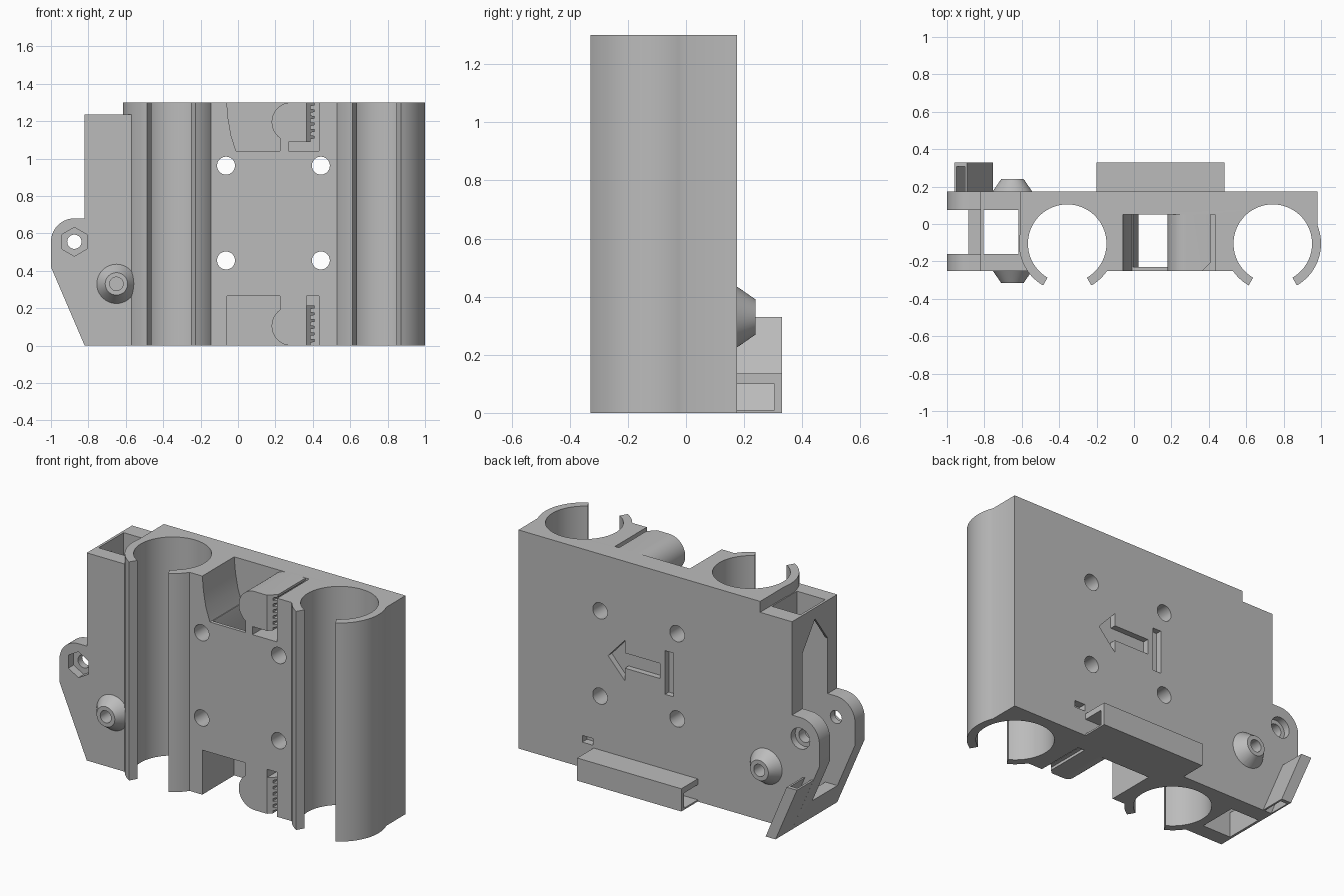
import bpy, bmesh, math
from mathutils import Matrix

cube = bpy.data.objects.get("Cube")
if cube:
    bpy.data.objects.remove(cube, do_unlink=True)

grey = bpy.data.materials.new("plain_grey")
grey.use_nodes = True
grey.diffuse_color = (0.5, 0.5, 0.5, 1)
grey.node_tree.nodes["Principled BSDF"].inputs["Base Color"].default_value = (0.5, 0.5, 0.5, 1)


def make(name, bm):
    bmesh.ops.recalc_face_normals(bm, faces=bm.faces[:])
    mesh = bpy.data.meshes.new(name)
    bm.to_mesh(mesh)
    bm.free()
    mesh.materials.append(grey)
    ob = bpy.data.objects.new(name, mesh)
    bpy.context.collection.objects.link(ob)
    return ob


def prism(name, pts, axis, lo, hi):
    """Extrude a 2D profile along an axis: z takes (x,y), y takes (x,z), x takes (y,z)."""
    place = {"z": lambda a, b, t: (a, b, t), "y": lambda a, b, t: (a, t, b),
             "x": lambda a, b, t: (t, a, b)}[axis]
    bm = bmesh.new()
    low = [bm.verts.new(place(a, b, lo)) for a, b in pts]
    high = [bm.verts.new(place(a, b, hi)) for a, b in pts]
    bm.faces.new(low)
    bm.faces.new(high)
    for i in range(len(pts)):
        j = (i + 1) % len(pts)
        bm.faces.new((low[i], low[j], high[j], high[i]))
    return make(name, bm)


def box(name, x0, x1, y0, y1, z0, z1):
    return prism(name, [(x0, y0), (x1, y0), (x1, y1), (x0, y1)], "z", z0, z1)


def arc(cx, cy, r, a0, a1, n):
    angles = [math.radians(a0 + (a1 - a0) * i / n) for i in range(n + 1)]
    return [(cx + r * math.cos(a), cy + r * math.sin(a)) for a in angles]


def disc(name, x, z, r, y0, y1, n=40):
    return prism(name, arc(x, z, r, 90, 450 - 360 / n, n - 1), "y", y0, y1)


def combine(ob, other, op):
    mod = ob.modifiers.new(op, "BOOLEAN")
    mod.operation, mod.solver, mod.object = op, "EXACT", other
    bpy.context.view_layer.objects.active = ob
    bpy.ops.object.modifier_apply(modifier=mod.name)
    bpy.data.objects.remove(other, do_unlink=True)


def cut(ob, other):
    combine(ob, other, "DIFFERENCE")


H, BACK, FRONT = 1.3, 0.175, -0.25
CY, R_IN, R_OUT = -0.105, 0.21, 0.258
LX, RX = -0.357, 0.742

# Main body: back plate, centre block and two open bearing clips in one profile
outline = [(0.98, BACK), (-0.61, BACK)]
outline += arc(LX, CY, R_OUT, 169, 240, 16) + arc(LX, CY, R_IN, 240, -60, 64)
outline += arc(LX, CY, R_OUT, -60, -34.2, 7)
outline += arc(RX, CY, R_OUT, 214.2, 240, 7) + arc(RX, CY, R_IN, 240, -60, 64)
outline += arc(RX, CY, R_OUT, -60, 22.7, 18)
body = prism("carriage_body", outline, "z", 0, H)

# Idler arm with rounded fork ears
EX, EZ = -0.875, 0.555
arm = prism("idler_arm", [(-0.45, 0), (-0.82, 0), (-1, 0.42)] + arc(EX, EZ, 0.125, 180, 90, 14)
            + [(-0.82, 0.68), (-0.82, 1.235), (-0.45, 1.235)], "y", FRONT, BACK)
cut(arm, prism("bearing_clearance", arc(LX, CY, 0.235, 0, 355, 71), "z", -1, 2))
cut(arm, box("arm_shaft", -0.805, -0.618, -0.16, 0.075, -1, 2))
cut(arm, prism("pointed_slot", [(-0.16, 0.15), (0.075, 0.15), (0.075, 1.01), (-0.042, 1.17),
                                (-0.16, 1.01)], "x", -1.1, -0.8))
cut(arm, disc("nut_pocket", EX, EZ, 0.077, -0.3, -0.2, 6))
cut(arm, disc("bolt_hole", EX, EZ, 0.038, -0.5, 0.5))
cut(arm, disc("bolt_head_pocket", EX, EZ, 0.062, 0.135, 0.3))
combine(body, arm, "UNION")

# Belt clamps: curved pocket, bent slot and teeth at the top and bottom
top_pocket = [(-0.06, 1.35), (-0.06, 1.3), (-0.052, 1.21), (-0.036, 1.12), (-0.01, 1.04),
              (0.225, 1.04)] + arc(0.285, 1.195, 0.105, 235, 90, 28) + [(0.285, 1.35)]
low_pocket = [(-0.06, -0.05), (-0.06, 0.265), (0.225, 0.265)]
low_pocket += arc(0.285, 0.105, 0.105, 125, 270, 28) + [(0.285, -0.05)]


def toothed(z0, z1, n=6):
    pts, step = [], (z1 - z0) / n
    for i in range(n):
        z = z0 + i * step
        pts += [(0.388, z), (0.388, z + step * 0.45), (0.408, z + step * 0.55), (0.408, z + step * 0.95)]
    return pts


cut(body, prism("top_pocket", top_pocket, "y", -0.4, 0.05))
cut(body, prism("low_pocket", low_pocket, "y", -0.4, 0.05))
cut(body, prism("centre_shaft", [(-0.01, 1.06), (0.025, 0.9), (0.025, 0.2), (0.225, 0.2),
                                 (0.225, 1.06)], "y", -0.23, 0.05))
cut(body, prism("top_belt_slot", [(0.433, 1.35), (0.433, 1.04), (0.27, 1.04), (0.27, 1.088)]
                + toothed(1.088, H) + [(0.388, H), (0.388, 1.35)], "y", -0.4, 0.05))
cut(body, prism("low_belt_slot", [(0.433, -0.05), (0.388, -0.05)] + toothed(0, 0.215)
                + [(0.365, 0.215), (0.365, 0.265), (0.433, 0.265)], "y", -0.4, 0.05))
for z0, z1 in ((1.07, 1.4), (-0.1, 0.23)):
    cut(body, prism("belt_lead_in", [(0.36, -0.256), (0.415, -0.256), (0.415, -0.2)], "z", z0, z1))

# Four mounting holes
for x in (-0.064, 0.443):
    for z in (0.455, 0.962):
        cut(body, disc("mount_hole", x, z, 0.048, -0.5, 0.5))

# Recessed arrow, bar and small slot in the back
cut(body, prism("arrow_recess", [(0.39, 0.71), (0.28, 0.83), (0.28, 0.755), (0.05, 0.755),
                                 (0.05, 0.665), (0.28, 0.665), (0.28, 0.59)], "y", 0.14, 0.3))
cut(body, box("bar_recess", -0.04, 0.015, 0.14, 0.3, 0.58, 0.84))
cut(body, box("tie_slot", 0.49, 0.56, 0.13, 0.3, 0.15, 0.19))

# Tapered bosses on both sides of the arm, each with a blind bore
for side, y in ((-1, FRONT), (1, BACK)):
    bm = bmesh.new()
    bmesh.ops.create_cone(bm, cap_ends=True, segments=48, radius1=0.105, radius2=0.06, depth=0.065,
                          matrix=Matrix.Translation((-0.65, y + side * 0.0325, 0.33))
                          @ Matrix.Rotation(-side * math.pi / 2, 4, "X"))
    combine(body, make("boss", bm), "UNION")
    ends = sorted((y - side * 0.03, y + side * 0.2))
    cut(body, disc("boss_bore", -0.65, 0.33, 0.036, *ends))

# Cable tunnel along the lower back edge
tunnel = prism("cable_tunnel", [(BACK, 0), (0.33, 0), (0.33, 0.135), (BACK, 0.135), (BACK, 0.1),
                                (0.305, 0.1), (0.305, 0.01), (BACK, 0.01)], "x", -0.2, 0.485)

# Sloped cable guide following the arm's lower edge
guide = prism("sloped_guide", [(-0.82, 0), (-0.755, 0), (-0.893, 0.33), (-0.961, 0.33)],
              "y", BACK, 0.33)
cut(guide, prism("guide_channel", [(-0.79, -0.05), (-0.745, -0.05), (-0.925, 0.38), (-0.969, 0.38)],
                 "y", 0.1, 0.308))

# Smooth round surfaces, keep hard edges
for ob in (body, tunnel, guide):
    bpy.ops.object.select_all(action="DESELECT")
    ob.select_set(True)
    bpy.context.view_layer.objects.active = ob
    bpy.ops.object.shade_smooth_by_angle(angle=math.radians(25))
